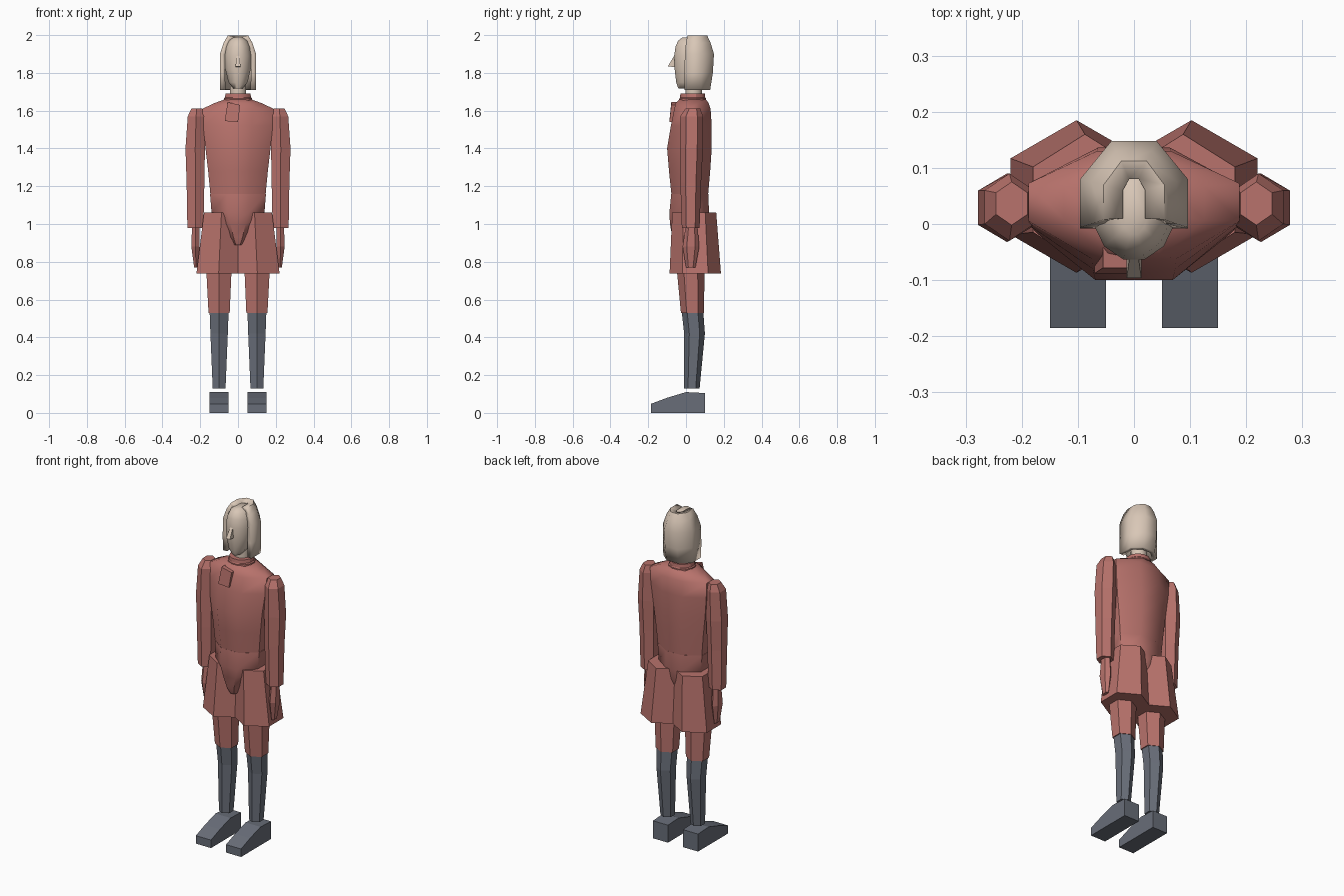
import bpy, math

if "Cube" in bpy.data.objects:
    bpy.data.objects.remove(bpy.data.objects["Cube"])


def material(name, rgb):
    m = bpy.data.materials.new(name)
    m.diffuse_color = (*rgb, 1)
    m.use_nodes = True
    m.node_tree.nodes["Principled BSDF"].inputs["Base Color"].default_value = m.diffuse_color
    return m


RED = material("red_cloth", (0.48, 0.17, 0.15))
SKIN = material("skin", (0.69, 0.57, 0.47))
BOOT = material("boot_grey", (0.14, 0.155, 0.19))

# Unit cross-sections: hexagon with points front and back, and broad octagon
HEX = [(0, -1), (1, -.5), (1, .5), (0, 1), (-1, .5), (-1, -.5)]
OCT = [(.4, -1), (1, -.3), (1, .4), (.35, 1), (-.35, 1), (-1, .4), (-1, -.3), (-.4, -1)]
ROUND = [(math.cos(a), math.sin(a)) for a in (math.tau * (i + .5) / 12 for i in range(12))]


def build(name, verts, faces, mat, smooth=None, mirror=False):
    me = bpy.data.meshes.new(name)
    me.from_pydata(verts, [], faces)
    me.materials.append(mat)
    ob = bpy.data.objects.new(name, me)
    bpy.context.collection.objects.link(ob)
    if mirror:
        ob.modifiers.new("mirror", 'MIRROR').use_mirror_merge = False
    if smooth:
        bpy.ops.object.select_all(action='DESELECT')
        bpy.context.view_layer.objects.active = ob
        ob.select_set(True)
        bpy.ops.object.shade_smooth_by_angle(angle=math.radians(smooth))
    return ob


def loft(name, shape, rings, mat, smooth=None, mirror=False):
    """Each ring is (z, x min, x max, y min, y max); ends are capped."""
    n = len(shape)
    verts = [((a + b) / 2 + u * (b - a) / 2, (c + d) / 2 + v * (d - c) / 2, z)
             for z, a, b, c, d in rings for u, v in shape]
    faces = [(r * n + i, r * n + (i + 1) % n, (r + 1) * n + (i + 1) % n, (r + 1) * n + i)
             for r in range(len(rings) - 1) for i in range(n)]
    faces += [tuple(reversed(range(n))), tuple(range(len(verts) - n, len(verts)))]
    return build(name, verts, faces, mat, smooth, mirror)


def extrude_x(name, profile, x0, x1, mat, mirror=False):
    """Side profile of (y, z) points, counter-clockwise seen from +x."""
    n = len(profile)
    verts = [(x, y, z) for x in (x0, x1) for y, z in profile]
    faces = [(i, i + n, (i + 1) % n + n, (i + 1) % n)[::-1] for i in range(n)]
    faces += [tuple(reversed(range(n))), tuple(range(n, 2 * n))]
    return build(name, verts, faces, mat, None, mirror)


def sym(z, x, y0, y1):
    return (z, -x, x, y0, y1)


# Feet and legs
extrude_x("foot", [(-.185, 0), (.10, 0), (.10, .105), (0, .11), (-.10, .08), (-.185, .048)],
          .05, .15, BOOT, True)
loft("boot_shaft", HEX, [(.13, .066, .134, -.01, .072), (.42, .054, .146, -.01, .10),
                         (.53, .05, .15, -.022, .092)], BOOT, None, True)
loft("thigh", HEX, [(.53, .044, .156, -.027, .095), (.74, .035, .167, -.047, .098),
                    (.95, .03, .17, -.06, .11)], RED, None, True)

# Flared tunic skirt, one prism per leg
loft("skirt_panel", HEX, [(.738, -.015, .22, -.087, .185), (1.06, -.005, .18, -.073, .16)],
     RED, None, True)

# Body
loft("pelvis", OCT, [(.89, -.03, .03, -.055, .085), (.93, -.06, .06, -.072, .105),
                     (1.00, -.10, .10, -.085, .118), (1.06, -.14, .14, -.088, .122),
                     (1.16, -.148, .148, -.078, .118)], RED, 50)
loft("torso", OCT, [sym(1.155, .146, -.077, .117), sym(1.28, .158, -.09, .128),
                    sym(1.40, .172, -.10, .136), sym(1.52, .184, -.08, .136),
                    sym(1.61, .188, -.062, .13), sym(1.64, .125, -.055, .12),
                    sym(1.66, .07, -.035, .105)], RED, 50)
loft("collar", ROUND, [sym(1.64, .078, -.04, .11), sym(1.665, .078, -.038, .108),
                       sym(1.67, .072, -.034, .104), sym(1.69, .068, -.032, .102)], RED, 30)

# Slanted chest tab
corners = [(-.07, 1.545), (0, 1.54), (.012, 1.63), (-.055, 1.645)]
tab = [(x, y - .01 * (z < 1.6), z) for y in (-.078, -.04) for x, z in corners]
build("chest_tab", tab, [(0, 1, 2, 3), (7, 6, 5, 4), (0, 4, 5, 1), (1, 5, 6, 2),
                         (2, 6, 7, 3), (3, 7, 4, 0)], RED)

# Arms and hands
loft("sleeve", HEX, [(.98, .183, .268, -.022, .072), (1.22, .178, .272, -.03, .08),
                     (1.40, .175, .278, -.032, .09), (1.57, .178, .266, -.03, .09),
                     (1.612, .19, .246, -.002, .075)], RED, None, True)
loft("hand", HEX, [(.77, .213, .232, .0, .05), (.88, .203, .247, -.018, .07),
                   (1.0, .205, .243, 0, .06)], RED, None, True)

# Neck, head and nose
loft("neck", ROUND, [sym(1.66, .045, -.005, .085), sym(1.78, .045, -.005, .085)], SKIN, 40)
loft("head", ROUND, [sym(1.718, .026, -.042, .03), sym(1.75, .052, -.054, .07),
                     sym(1.82, .07, -.063, .10), sym(1.89, .075, -.066, .112),
                     sym(1.94, .066, -.058, .11), sym(1.97, .05, -.044, .09),
                     sym(1.988, .025, -.02, .07)], SKIN, 60)
nose = [(-.013, -.055, 1.83), (.013, -.055, 1.83), (.013, -.096, 1.835), (-.013, -.096, 1.835),
        (-.008, -.06, 1.895), (.008, -.06, 1.895)]
build("nose", nose, [(0, 1, 5, 4), (0, 3, 2, 1), (3, 4, 5, 2), (0, 4, 3), (1, 2, 5)], SKIN)

# Hair: open-fronted shell of (z, half width, front y, middle y, back y) rows
rows = [(1.71, .095, -.008, .08, .128), (1.80, .096, -.008, .08, .142),
        (1.90, .096, -.006, .08, .148), (1.96, .076, 0, .075, .13),
        (1.998, .054, .008, .07, .112), (1.992, .02, .01, .06, .08)]
verts = []
for z, x, f, m, b in rows:
    half = [(x, f), (x, m), (x * .42, b)]
    verts += [(px, py, z) for px, py in half + [(-px, py) for px, py in reversed(half)]]
faces = [(r * 6 + i, r * 6 + i + 1, r * 6 + i + 7, r * 6 + i + 6)
         for r in range(len(rows) - 1) for i in range(5)]
hair = build("hair", verts, faces, SKIN, 50)
shell = hair.modifiers.new("thickness", 'SOLIDIFY')
shell.thickness = .028
shell.offset = -1
